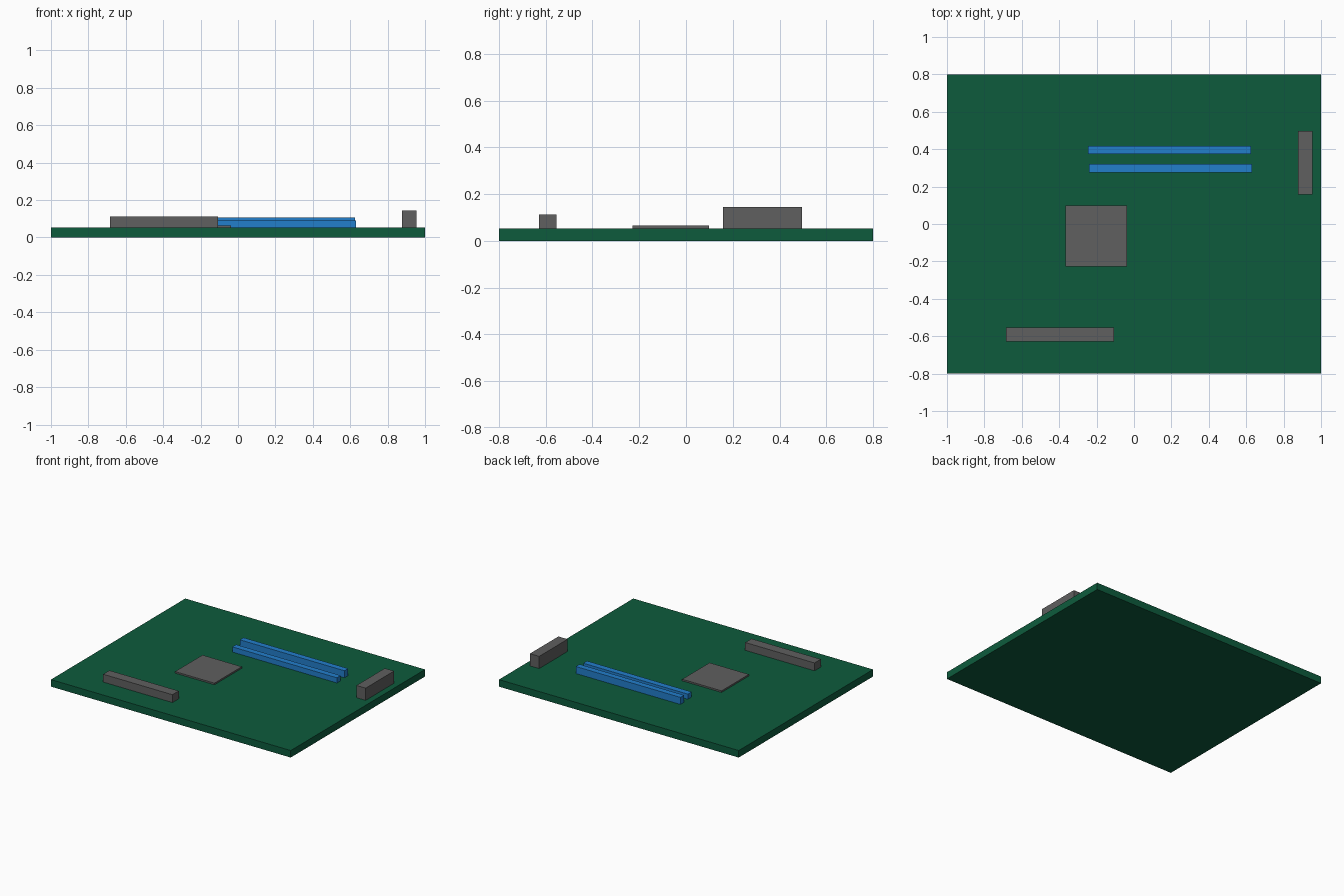
import bpy

cube = bpy.data.objects.get("Cube")
if cube:
    bpy.data.objects.remove(cube, do_unlink=True)


def material(name, rgb):
    mat = bpy.data.materials.new(name)
    mat.use_nodes = True
    color = (*rgb, 1.0)
    mat.diffuse_color = color
    bsdf = next(n for n in mat.node_tree.nodes if n.type == 'BSDF_PRINCIPLED')
    bsdf.inputs["Base Color"].default_value = color
    return mat


def box(name, x, y, z, mat):
    """Box spanning the given (low, high) range on each axis."""
    bpy.ops.mesh.primitive_cube_add(size=1)
    obj = bpy.context.object
    obj.name = name
    spans = (x, y, z)
    centre = [(low + high) / 2 for low, high in spans]
    size = [high - low for low, high in spans]
    for vert in obj.data.vertices:
        vert.co = [c + v * s for c, v, s in zip(centre, vert.co, size)]
    obj.data.materials.append(mat)
    return obj


green = material("board green", (0.004, 0.105, 0.046))
grey = material("component grey", (0.115, 0.115, 0.115))
blue = material("slot blue", (0.016, 0.21, 0.60))

# Circuit board
top = 0.053
box("circuit_board", (-1, 1), (-0.8, 0.8), (0, top), green)

# Processor and connectors standing on the board
box("processor", (-0.365, -0.037), (-0.228, 0.098), (top, 0.065), grey)
box("front_connector", (-0.685, -0.107), (-0.628, -0.553), (top, 0.112), grey)
box("side_connector", (0.877, 0.954), (0.158, 0.497), (top, 0.145), grey)

# Pair of long memory slots
box("front_memory_slot", (-0.24, 0.632), (0.276, 0.321), (top, 0.092), blue)
box("back_memory_slot", (-0.246, 0.626), (0.374, 0.418), (top, 0.106), blue)
